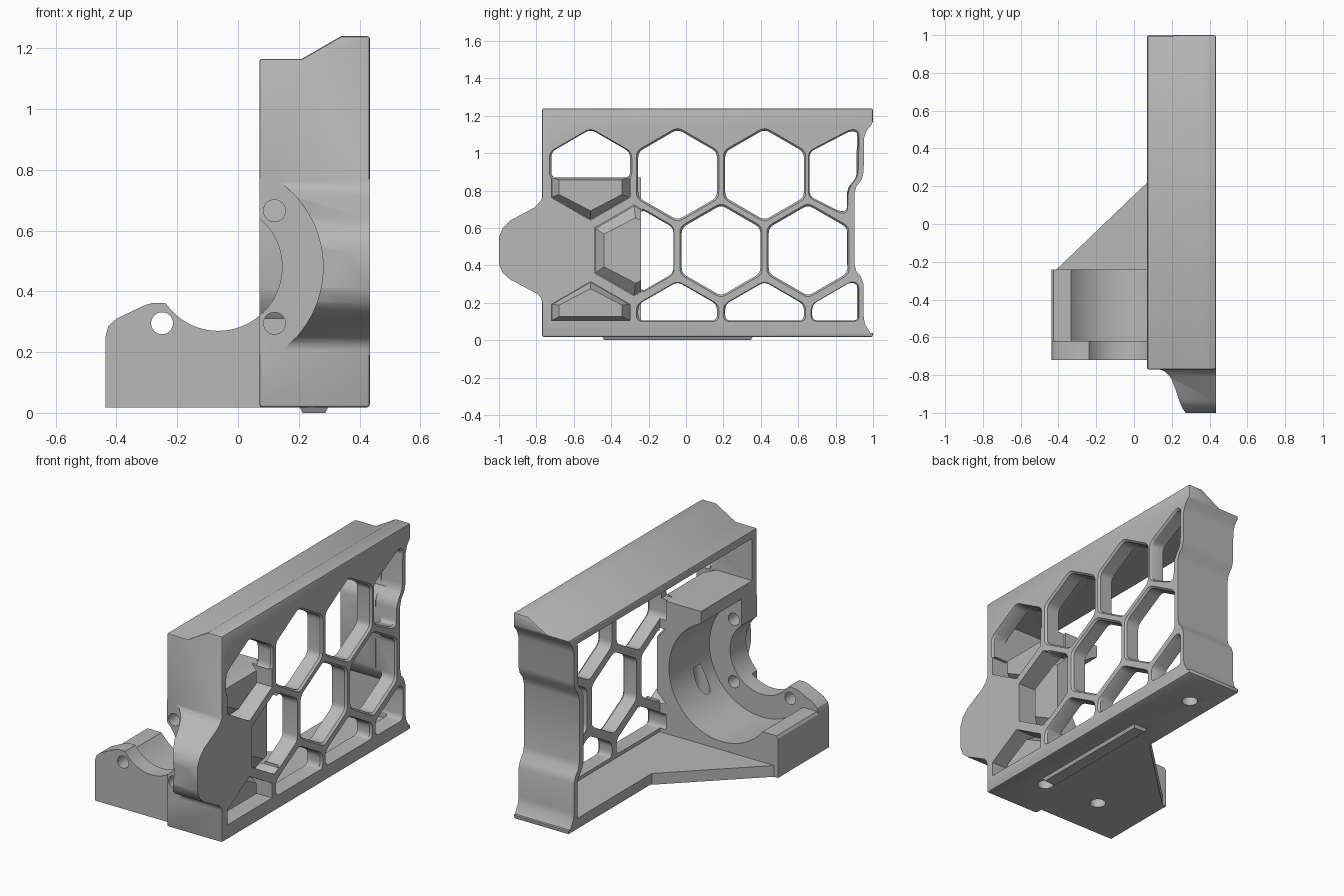
import bpy, bmesh, math
from mathutils import Vector

cube = bpy.data.objects.get("Cube")
if cube:
    bpy.data.objects.remove(cube, do_unlink=True)

grey = bpy.data.materials.new("plain grey")
grey.use_nodes = True
grey.diffuse_color = (0.48, 0.48, 0.48, 1)
grey.node_tree.nodes["Principled BSDF"].inputs["Base Color"].default_value = (0.48, 0.48, 0.48, 1)

PLACE = {"x": lambda a, b, t: (t, a, b),
         "y": lambda a, b, t: (a, t, b),
         "z": lambda a, b, t: (a, b, t)}


def prism(name, pts, axis, lo, hi, end_pts=None):
    """Extrude a 2D outline along an axis, optionally to a different end outline."""
    bm = bmesh.new()
    a = [bm.verts.new(PLACE[axis](p[0], p[1], lo)) for p in pts]
    b = [bm.verts.new(PLACE[axis](p[0], p[1], hi)) for p in (end_pts or pts)]
    bm.faces.new(a)
    bm.faces.new(b)
    for i in range(len(a)):
        j = (i + 1) % len(a)
        bm.faces.new((a[i], a[j], b[j], b[i]))
    bmesh.ops.recalc_face_normals(bm, faces=bm.faces)
    mesh = bpy.data.meshes.new(name)
    bm.to_mesh(mesh)
    bm.free()
    mesh.materials.append(grey)
    obj = bpy.data.objects.new(name, mesh)
    bpy.context.collection.objects.link(obj)
    return obj


def circle(cx, cy, r, n=64):
    return [(cx + r * math.cos(math.tau * i / n), cy + r * math.sin(math.tau * i / n)) for i in range(n)]


def combine(target, other, operation="DIFFERENCE"):
    other.hide_render = True
    mod = target.modifiers.new("combine", "BOOLEAN")
    mod.operation, mod.solver, mod.object = operation, "EXACT", other
    bpy.context.view_layer.objects.active = target
    bpy.ops.object.modifier_apply(modifier=mod.name)
    bpy.data.objects.remove(other, do_unlink=True)


def rounded(pts, r=0.03, steps=4):
    """Replace each corner with a short curve."""
    out = []
    for i, p in enumerate(pts):
        p, a, b = Vector(p), Vector(pts[i - 1]), Vector(pts[(i + 1) % len(pts)])
        s = p + (a - p).normalized() * min(r, (a - p).length * 0.45)
        e = p + (b - p).normalized() * min(r, (b - p).length * 0.45)
        for k in range(steps + 1):
            t = k / steps
            out.append(tuple(s * (1 - t) ** 2 + p * 2 * t * (1 - t) + e * t * t))
    return out


def clip(pts, axis, sign, limit):
    """Keep the part of a convex outline beyond a limit along one axis."""
    out = []
    for i, p in enumerate(pts):
        q = pts[(i + 1) % len(pts)]
        dp, dq = sign * (p[axis] - limit), sign * (q[axis] - limit)
        if dp >= 0:
            out.append(p)
        if dp * dq < 0:
            t = dp / (dp - dq)
            out.append(tuple(p[k] + (q[k] - p[k]) * t for k in (0, 1)))
    return out


def scaled(pts, sy, sz, centre):
    return [tuple(c + (v - c) * s for v, c, s in zip(p, centre, (sy, sz))) for p in pts]


def middle(pts):
    return [(min(v) + max(v)) / 2 for v in zip(*pts)]


def hexagon(y, z, r=0.243):
    return [(y + r * math.sin(k * math.pi / 3), z + r * math.cos(k * math.pi / 3)) for k in range(6)]


# Upright plate with a raised lip along the top
X0, X1, FRONT, BASE, FLOOR = 0.07, 0.434, -0.77, 0.018, 0.085
body = prism("bracket_body", [(X0, BASE), (X1, BASE), (X1, 1.24), (0.34, 1.24), (0.21, 1.165), (X0, 1.165)],
             "y", FRONT, 1.0)
edge = body.modifiers.new("soft_edges", "BEVEL")
edge.width, edge.segments, edge.limit_method = 0.01, 2, "ANGLE"
edge.angle_limit = math.radians(50)
bpy.context.view_layer.objects.active = body
bpy.ops.object.modifier_apply(modifier=edge.name)

# Stepped hollow down the back end
back = [(1.2, 0.04), (0.985, 0.04), (0.955, 0.09), (0.95, 0.13), (0.95, 0.3), (0.935, 0.34), (0.91, 0.37),
        (0.9, 0.41), (0.9, 0.78), (0.91, 0.82), (0.94, 0.86), (0.95, 0.9), (0.952, 1.08), (0.965, 1.12),
        (0.99, 1.15), (1.0, 1.17), (1.2, 1.17)]
combine(body, prism("back_cutter", back, "x", -0.1, 0.6))

# Open cavity behind the thin honeycomb panel, stepping around the motor block
BLOCK_Y, BLOCK_Z, PANEL = -0.24, 0.87, 0.34
cavity = [(BLOCK_Y, FLOOR), (0.915, FLOOR), (0.915, 0.31), (0.87, 0.37), (0.86, 0.41), (0.86, 0.79), (0.87, 0.82),
          (0.91, 0.87), (0.915, 1.12), (-0.72, 1.12), (-0.72, BLOCK_Z), (BLOCK_Y, BLOCK_Z)]
combine(body, prism("cavity_cutter", cavity, "x", -0.1, PANEL))

# Curved nose in front of the plate
nose = prism("nose", [(-0.7, 0.18), (-0.765, 0.19), (-0.775, 0.225), (-0.79, 0.245), (-0.94, 0.325),
                      (-0.98, 0.36), (-1.0, 0.41), (-1.0, 0.55), (-0.98, 0.6), (-0.94, 0.64),
                      (-0.81, 0.71), (-0.78, 0.74), (-0.765, 0.77), (-0.7, 0.78)], "x", 0.0, X1)
sweep = prism("nose_sweep", [(X1, -0.74), (X0, -0.74), (X0, -0.765), (0.11, -0.772), (0.15, -0.79), (0.18, -0.83),
                             (0.2, -0.87), (0.23, -0.96), (0.245, -0.985), (0.27, -1.0), (X1, -1.0)], "z", 0.1, 0.9)
combine(nose, sweep, "INTERSECT")
combine(body, nose, "UNION")

# Motor cradle: side wall, end flange and floor gusset
SIDE = -0.436
wall = [(SIDE, BASE), (0.1, BASE), (0.1, 0.265), (-0.426, 0.265), (SIDE, 0.25)]
flange = [(SIDE, BASE), (0.1, BASE), (0.1, 0.36), (-0.28, 0.362), (-0.305, 0.355), (-0.4, 0.31),
          (-0.427, 0.285), (SIDE, 0.25)]
combine(body, prism("cradle_wall", wall, "y", -0.65, BLOCK_Y), "UNION")
combine(body, prism("cradle_flange", flange, "y", -0.72, -0.62), "UNION")
combine(body, prism("gusset", [(-0.41, -0.25), (0.1, -0.3), (0.1, 0.22), (X0, 0.22), (-0.41, -0.24)],
                    "z", BASE, FLOOR), "UNION")

# Honeycomb windows; those over the motor block are part pocket
PITCH, LOW, MID, HIGH = 0.465, 0.105, 0.48, 0.885
windows, pockets = [], []
for i in range(4):
    y = -0.51 + PITCH * i
    low = clip(clip(hexagon(y, 0.07), 1, 1, LOW), 0, -1, 0.92)
    if i == 0:
        high = hexagon(y, HIGH)
        windows.append(clip(high, 1, 1, BLOCK_Z))
        pockets.append((clip(high, 1, -1, BLOCK_Z + 0.002), (y, 0.82)))
        pockets.append((low, (y, 0.18)))
    else:
        windows.append(low)
        if i < 3:
            windows.append(hexagon(y, HIGH))
    if i < 3:
        mid = hexagon(y + PITCH / 2, MID)
        if i == 0:
            pockets.append((clip(mid, 0, -1, BLOCK_Y + 0.002), (BLOCK_Y, MID)))
            mid = clip(mid, 0, 1, BLOCK_Y)
        windows.append(mid)
windows.append([(0.66, 0.77), (0.66, 1.005), (0.88, 1.12), (0.92, 1.11), (0.915, 0.88), (0.865, 0.81),
                (0.86, 0.69), (0.82, 0.69)])
for pts in windows:
    outline = rounded(pts)
    combine(body, prism("window_cutter", outline, "x", 0.3, 0.6))
    flare = scaled(outline, 1.05, 1.05, middle(outline))
    combine(body, prism("window_flare", outline, "x", X1 - 0.012, X1 + 0.001, flare))

# Each pocket leaves a tapered pad standing on its floor
for pts, centre in pockets:
    pocket = prism("pocket_cutter", pts, "x", 0.305, 0.6)
    combine(pocket, prism("pad", pts, "x", 0.3, 0.36, scaled(pts, 0.8, 0.72, centre)))
    combine(body, pocket)

# Motor bore, front recess, shaft opening and screw holes
AX, AZ = -0.065, 0.48
for r, lo, hi in ((0.345, -0.62, -0.235), (0.345, -1.2, FRONT), (0.21, -0.8, -0.6)):
    combine(body, prism("bore_cutter", circle(AX, AZ, r, 96), "y", lo, hi))
for dx, dz in ((1, 1), (1, -1), (-1, -1)):
    combine(body, prism("screw_cutter", circle(AX + dx * 0.185, AZ + dz * 0.185, 0.036, 32), "y", -0.8, -0.6))

# Locating rail under the base and mounting holes
rail = [(0.2, -0.45), (0.3, -0.45), (0.3, 0.36), (0.2, 0.36)]
tip = [(0.213, -0.437), (0.287, -0.437), (0.287, 0.347), (0.213, 0.347)]
combine(body, prism("rail", tip, "z", 0.0, 0.025, rail), "UNION")
for x, y, top in ((0.24, -0.49, 0.4), (0.22, 0.75, 0.07), (-0.12, -0.46, 0.09)):
    combine(body, prism("mount_cutter", circle(x, y, 0.045, 32), "z", -0.05, top))

# Smooth curves, keep hard edges
bpy.ops.object.select_all(action="DESELECT")
body.select_set(True)
bpy.context.view_layer.objects.active = body
bpy.ops.object.shade_smooth_by_angle(angle=math.radians(28))
